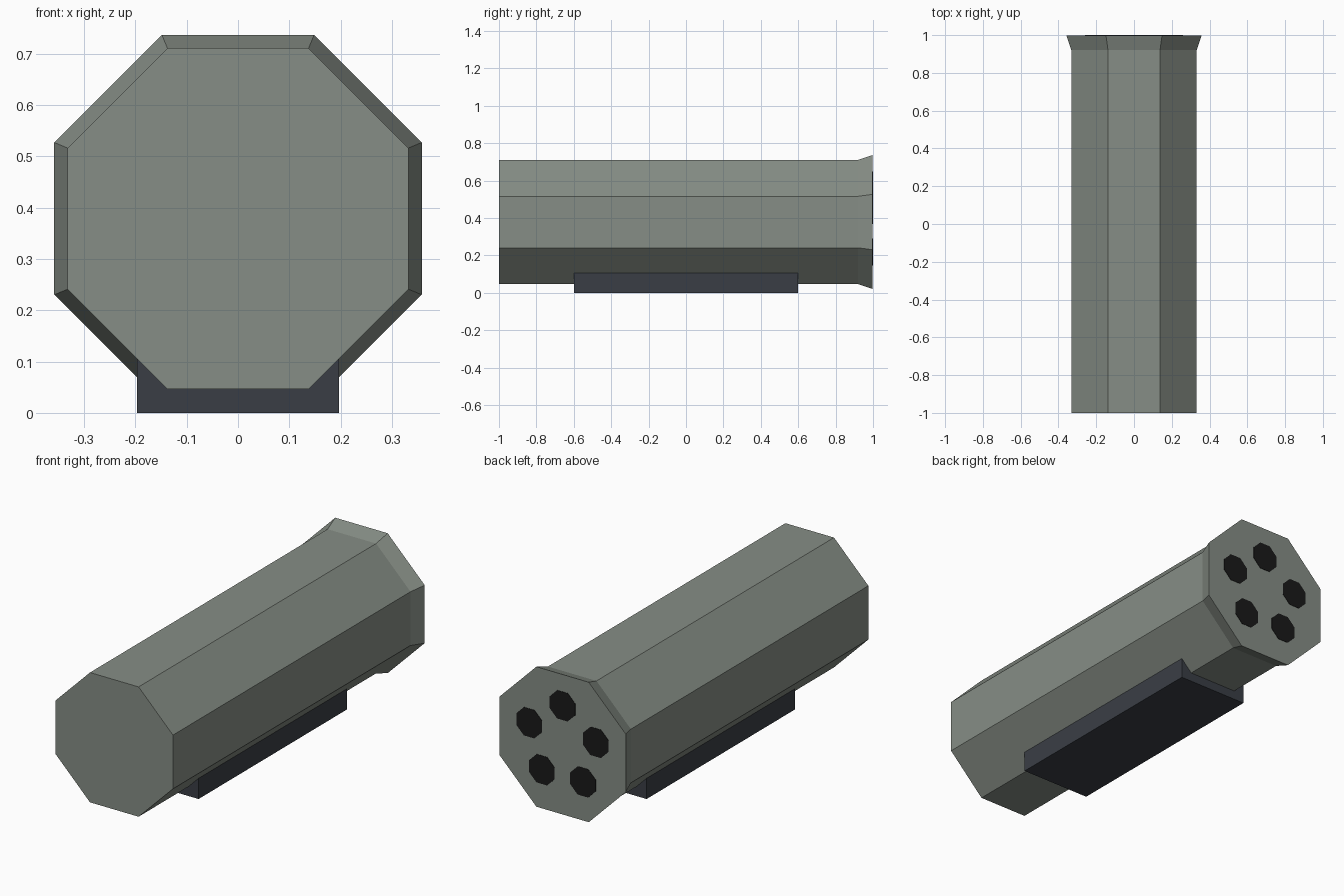
import bpy, bmesh, math
from mathutils import Matrix, Vector

if "Cube" in bpy.data.objects:
    bpy.data.objects.remove(bpy.data.objects["Cube"], do_unlink=True)

AXIS_Z = 0.3785


def material(name, rgb):
    mat = bpy.data.materials.new(name)
    mat.use_nodes = True
    mat.diffuse_color = (*rgb, 1)
    mat.node_tree.nodes["Principled BSDF"].inputs["Base Color"].default_value = (*rgb, 1)
    return mat


def finish(name, bm, mat):
    bmesh.ops.recalc_face_normals(bm, faces=bm.faces)
    mesh = bpy.data.meshes.new(name)
    bm.to_mesh(mesh)
    bm.free()
    mesh.materials.append(mat)
    obj = bpy.data.objects.new(name, mesh)
    bpy.context.collection.objects.link(obj)
    return obj


def ring(bm, sides, radius, y, x=0, z=AXIS_Z):
    step = math.tau / sides
    return [bm.verts.new((x + radius * math.cos((i + 0.5) * step), y,
                          z + radius * math.sin((i + 0.5) * step))) for i in range(sides)]


def loft(name, sides, sections, mat, x=0, z=AXIS_Z):
    """Closed prism through (y, radius) sections."""
    bm = bmesh.new()
    rings = [ring(bm, sides, r, y, x, z) for y, r in sections]
    for a, b in zip(rings, rings[1:]):
        for i in range(sides):
            j = (i + 1) % sides
            bm.faces.new((a[i], a[j], b[j], b[i]))
    bm.faces.new(rings[0])
    bm.faces.new(rings[-1])
    return finish(name, bm, mat)


grey = material("grey green paint", (0.24, 0.27, 0.237))
slate = material("dark slate", (0.042, 0.048, 0.06))
black = material("bore black", (0.01, 0.01, 0.01))

# Octagonal pod body with flared rear rim
loft("pod_body", 8, [(-1, 0.3594), (0.92, 0.3594), (0.998, 0.3875)], grey)

# Five tube openings set in a circle on the rear face
for i in range(5):
    a = math.pi / 2 + i * math.tau / 5
    loft(f"tube_opening_{i + 1}", 8, [(0.994, 0.078), (1.0, 0.078)], black,
         0.198 * math.cos(a), AXIS_Z + 0.198 * math.sin(a))

# Mounting block under the body
bm = bmesh.new()
bmesh.ops.create_cube(bm, size=1, matrix=Matrix.Translation((0, 0, 0.0535))
                      @ Matrix.Diagonal(Vector((0.394, 1.2, 0.107, 1))))
finish("mounting_block", bm, slate)
